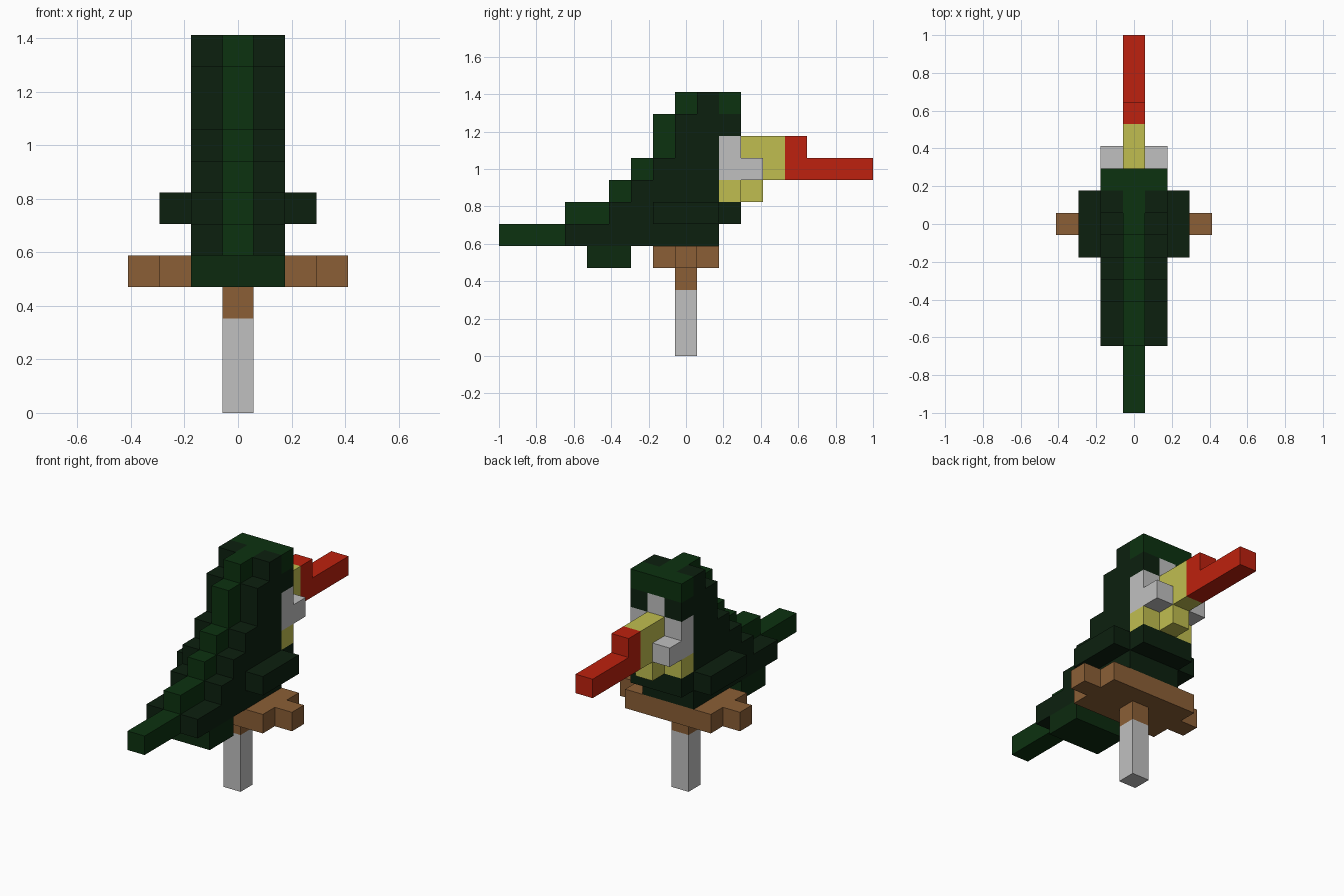
import bpy
import bmesh
from mathutils import Vector

if "Cube" in bpy.data.objects:
    bpy.data.objects.remove(bpy.data.objects["Cube"], do_unlink=True)

U = 2 / 17  # size of one block


def srgb(r, g, b):
    def lin(c):
        c /= 255
        return c / 12.92 if c <= 0.04045 else ((c + 0.055) / 1.055) ** 2.4
    return (lin(r), lin(g), lin(b), 1.0)


def material(name, rgb):
    m = bpy.data.materials.new(name)
    m.use_nodes = True
    m.diffuse_color = srgb(*rgb)
    bsdf = m.node_tree.nodes["Principled BSDF"]
    bsdf.inputs["Base Color"].default_value = srgb(*rgb)
    bsdf.inputs["Roughness"].default_value = 0.9
    return m


DARK = material("dark_green", (12, 32, 15))
GREEN = material("green", (12, 50, 16))
MID = material("mid_green", (12, 42, 15))
YELLOW = material("yellow", (192, 190, 80))
RED = material("red", (190, 33, 14))
GREY = material("light_grey", (192, 192, 192))
BROWN = material("brown", (139, 95, 54))


def prism(name, outline, lo, hi, mat, axis="x", mirror=False):
    """Extrude an outline in block units: (y, z) along x, or (x, y) along z."""
    def place(p, d):
        if axis == "x":
            return Vector((d, p[0] - 8.5, p[1])) * U
        return Vector((p[0], p[1] - 8.5, d)) * U
    bm = bmesh.new()
    face = bm.faces.new([bm.verts.new(place(p, lo)) for p in outline])
    ext = bmesh.ops.extrude_face_region(bm, geom=[face])
    shift = Vector((hi - lo, 0, 0) if axis == "x" else (0, 0, hi - lo)) * U
    bmesh.ops.translate(bm, vec=shift,
                        verts=[v for v in ext["geom"] if isinstance(v, bmesh.types.BMVert)])
    bmesh.ops.recalc_face_normals(bm, faces=bm.faces)
    mesh = bpy.data.meshes.new(name)
    bm.to_mesh(mesh)
    bm.free()
    mesh.materials.append(mat)
    obj = bpy.data.objects.new(name, mesh)
    bpy.context.collection.objects.link(obj)
    if mirror:
        obj.modifiers.new("Mirror", "MIRROR").use_mirror_merge = False
    return obj


def rect(a0, a1, b0, b1):
    return [(a0, b0), (a1, b0), (a1, b1), (a0, b1)]


# Stand and perch
prism("post", rect(-0.5, 0.5, 8, 9), 0, 3, GREY, "z")
prism("post_top", rect(-0.5, 0.5, 8, 9), 3, 4, BROWN, "z")
prism("perch", [(-3.5, 8), (-2.5, 8), (-2.5, 7), (2.5, 7), (2.5, 8), (3.5, 8),
                (3.5, 9), (2.5, 9), (2.5, 10), (-2.5, 10), (-2.5, 9), (-3.5, 9)],
      4, 5, BROWN, "z")

# Stepped body with chest
prism("body", [(3, 5), (3, 6), (5, 6), (5, 7), (6, 7), (6, 8), (7, 8), (7, 9),
               (8, 9), (8, 11), (10, 11), (10, 7), (11, 7), (11, 6), (10, 6), (10, 5)],
      -1.5, 1.5, DARK)
prism("wings", rect(7, 10, 6, 7), 1.5, 2.5, DARK, mirror=True)
prism("under_tail", rect(4, 6, 4, 5), -1.5, 1.5, MID)

# Bright ridge from tail tip to crown, sunk into the body
prism("back_ridge", [(0, 5), (0, 6), (3, 6), (3, 7), (5, 7), (5, 8), (6, 8), (6, 9),
                     (7, 9), (7, 11), (8, 11), (8, 12), (10, 12), (10, 10.5),
                     (8.5, 10.5), (8.5, 8.5), (5.5, 5.5), (3, 5.5), (3, 5)],
      -0.5, 0.5, GREEN)

# Head
prism("crown_sides", rect(9, 10, 11, 12), 0.5, 1.5, DARK, mirror=True)
prism("crown_front", rect(10, 11, 11, 12), -1.5, 1.5, GREEN)
prism("brows", rect(10, 11, 10, 11), 0.5, 1.5, DARK, mirror=True)
prism("forehead", rect(10, 11, 10, 11), -0.5, 0.5, GREY)
prism("cheeks", [(10, 8), (12, 8), (12, 9), (11, 9), (11, 10), (10, 10)],
      0.5, 1.5, GREY, mirror=True)
prism("throat_sides", rect(10, 11, 7, 8), 0.5, 1.5, YELLOW, mirror=True)

# Beak
prism("beak_base", [(10, 7), (12, 7), (12, 8), (13, 8), (13, 10), (10, 10)],
      -0.5, 0.5, YELLOW)
prism("beak_tip", [(13, 8), (17, 8), (17, 9), (14, 9), (14, 10), (13, 10)],
      -0.5, 0.5, RED)
